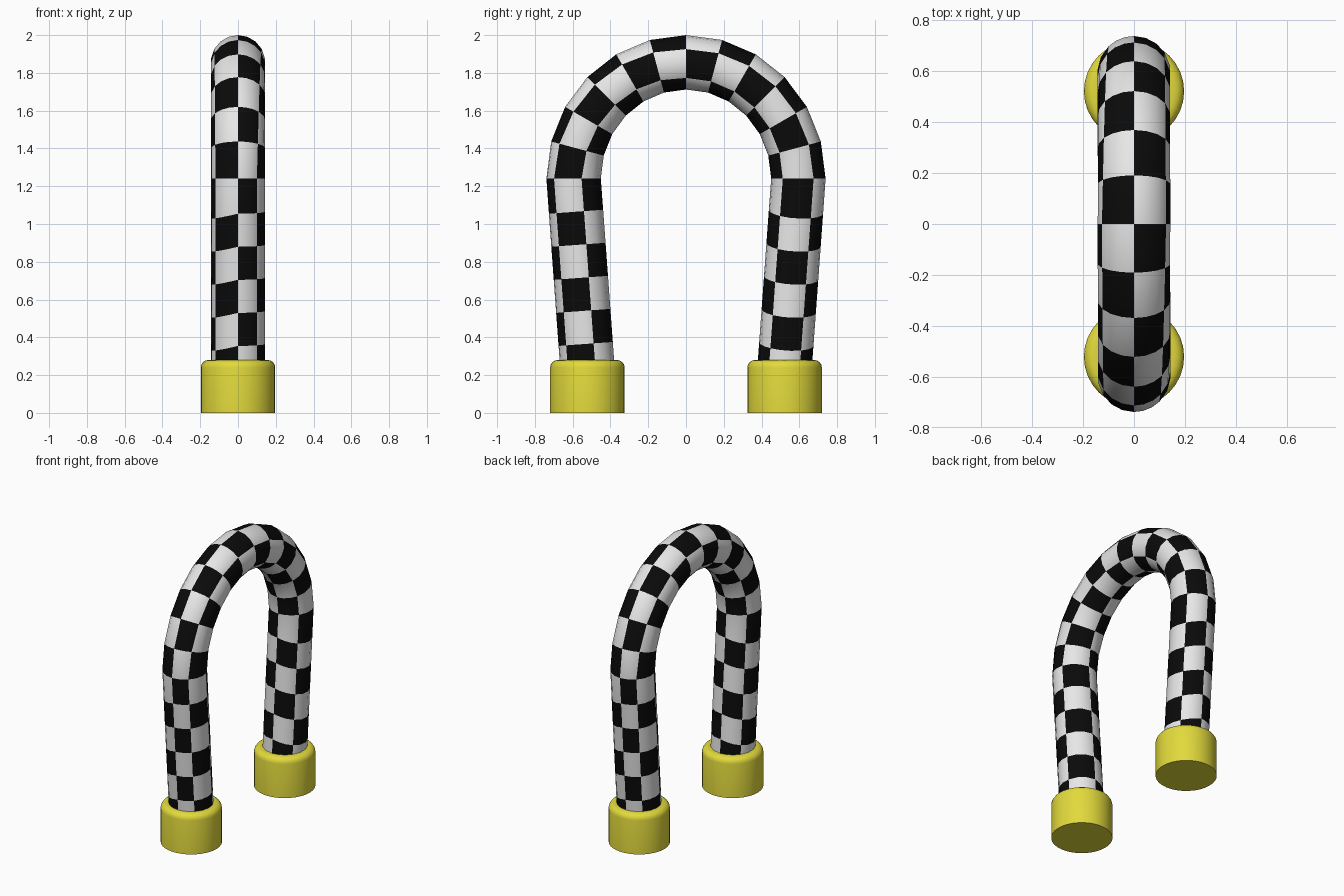
import bpy, bmesh
from math import sin, cos, radians, pi
from mathutils import Vector

old = bpy.data.objects.get("Cube")
if old:
    bpy.data.objects.remove(old, do_unlink=True)


def material(name, rgb):
    m = bpy.data.materials.new(name)
    m.use_nodes = True
    m.diffuse_color = (*rgb, 1)
    bsdf = next(n for n in m.node_tree.nodes if n.type == 'BSDF_PRINCIPLED')
    bsdf.inputs["Base Color"].default_value = (*rgb, 1)
    return m


white = material("white", (0.8, 0.8, 0.8))
black = material("black", (0.003, 0.003, 0.003))
yellow = material("yellow", (0.76, 0.70, 0.045))


def finish(bm, name, mats, angle=35):
    bmesh.ops.recalc_face_normals(bm, faces=bm.faces)
    me = bpy.data.meshes.new(name)
    bm.to_mesh(me)
    bm.free()
    for m in mats:
        me.materials.append(m)
    ob = bpy.data.objects.new(name, me)
    bpy.context.collection.objects.link(ob)
    bpy.ops.object.select_all(action='DESELECT')
    ob.select_set(True)
    bpy.context.view_layer.objects.active = ob
    bpy.ops.object.shade_smooth_by_angle(angle=radians(angle))
    return ob


# Arch path: half an ellipse on two slightly inclined legs
RADIUS, HALF_SPAN, SPRING, RISE = 0.144, 0.595, 1.24, 0.616
ARC, LEG, STEP, SLOPE = 6, 6, 0.175, 0.073
SUB = 3


def frame(row):
    """Centre, outward normal and downward leg direction of a ring."""
    side = 1 if row > 0 else -1
    k = abs(row) - ARC
    if k <= 0:
        t = radians(15 * row)
        return (Vector((0, HALF_SPAN * sin(t), SPRING + RISE * cos(t))),
                Vector((0, sin(t), cos(t))), Vector())
    down = Vector((0, -side * SLOPE, -1))
    centre = Vector((0, side * HALF_SPAN, SPRING)) + down * STEP * k
    return centre, Vector((0, side, -SLOPE)).normalized(), down


def column_angles(row):
    """Edges of the three checker columns on the +x half."""
    s = max(-1, min(1, row / ARC))
    if s < 0:
        return 0, 61 + 17 * s, 125 + 18 * s, 180
    return 0, 61 - 5 * s, 125, 180


def split(edges):
    return [a + (b - a) * i / SUB for a, b in zip(edges, edges[1:]) for i in range(SUB)]


# Checkered tube
bm = bmesh.new()
rings = []
rows = range(-ARC - LEG, ARC + LEG + 1)
for row in rows:
    centre, normal, down = frame(row)
    left = column_angles(row)
    right = [360 - a for a in reversed(column_angles(-row))]
    ring = []
    for deg in split(left) + split(right):
        a = radians(deg)
        # the checker slips a little down the leg on one flank
        slip = 0.035 * max(0, sin(a) * (1 if row > 0 else -1))
        co = centre + RADIUS * (cos(a) * normal + sin(a) * Vector((1, 0, 0))) + down * slip
        ring.append(bm.verts.new(co))
    rings.append(ring)
count = len(rings[0])
for j, (lo, hi) in enumerate(zip(rings, rings[1:])):
    for i in range(count):
        n = (i + 1) % count
        f = bm.faces.new((lo[i], lo[n], hi[n], hi[i]))
        f.material_index = (j + i // SUB) % 2
for ring in (rings[0], rings[-1]):
    bm.faces.new(ring)
finish(bm, "checkered_arch", [white, black])

# Yellow foot cups with a rounded upper rim
HEIGHT, CUP = 0.28, 0.197
for name, y in (("front_foot", -0.522), ("back_foot", 0.522)):
    bm = bmesh.new()
    bmesh.ops.create_cone(bm, cap_ends=True, segments=32, radius1=CUP, radius2=CUP, depth=HEIGHT)
    bmesh.ops.translate(bm, verts=bm.verts, vec=(0, y, HEIGHT / 2))
    rim = [e for e in bm.edges if all(v.co.z > HEIGHT - 0.01 for v in e.verts)]
    bmesh.ops.bevel(bm, geom=rim, offset=0.04, segments=4, profile=0.5, affect='EDGES')
    finish(bm, name, [yellow])
